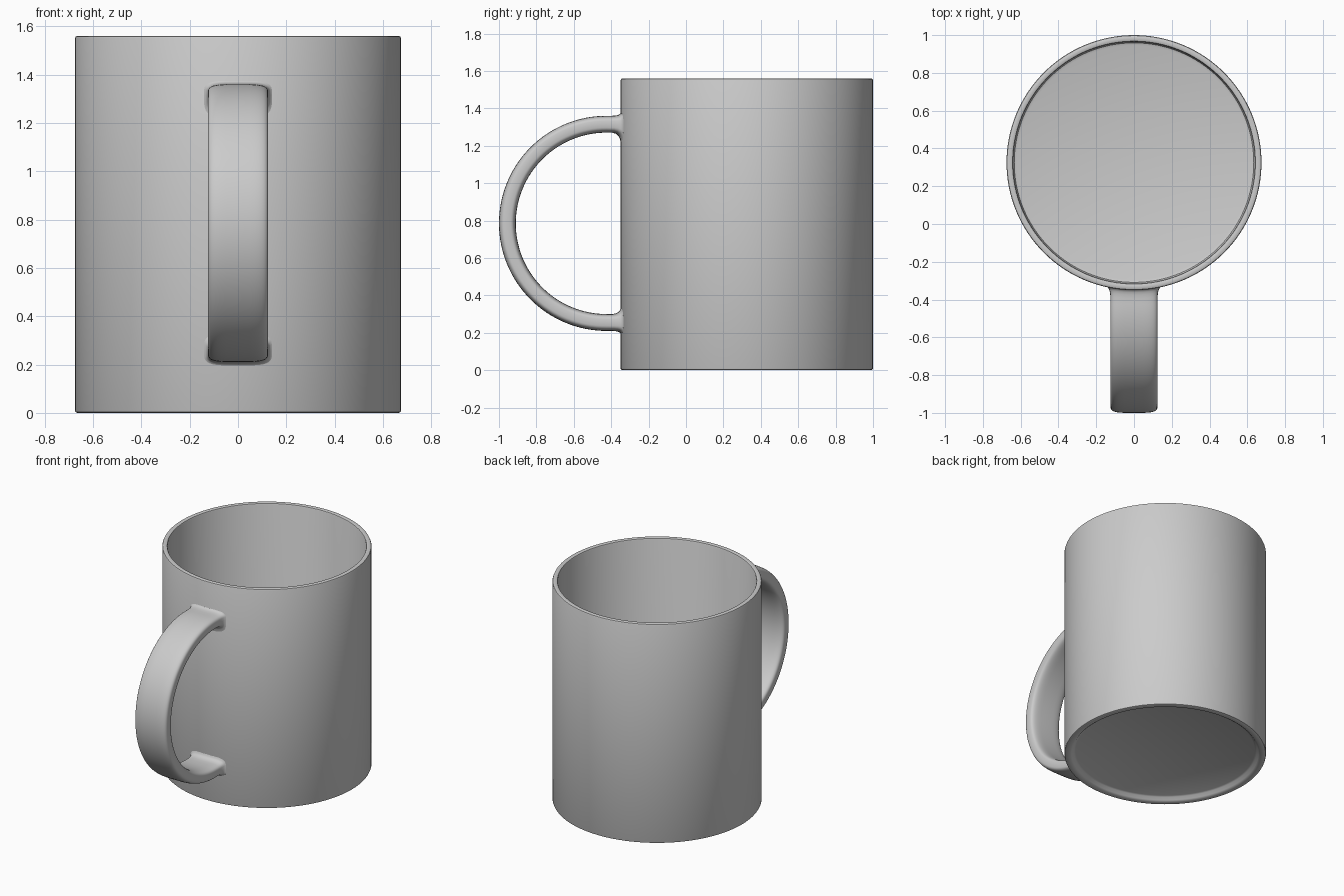
import bpy, bmesh
from math import sin, cos, pi, sqrt, copysign, radians

if "Cube" in bpy.data.objects:
    bpy.data.objects.remove(bpy.data.objects["Cube"])

CY, R, H = 0.325, 0.675, 1.56


def make_object(name, bm):
    bmesh.ops.remove_doubles(bm, verts=bm.verts, dist=1e-5)
    bmesh.ops.recalc_face_normals(bm, faces=bm.faces)
    mesh = bpy.data.meshes.new(name)
    bm.to_mesh(mesh)
    bm.free()
    ob = bpy.data.objects.new(name, mesh)
    bpy.context.collection.objects.link(ob)
    bpy.ops.object.select_all(action='DESELECT')
    ob.select_set(True)
    bpy.context.view_layer.objects.active = ob
    bpy.ops.object.shade_smooth_by_angle(angle=radians(35))
    return ob


# Mug body: one closed wall profile turned around the cup axis
profile = [(0, 0.03), (0.60, 0.03), (0.612, 0.024), (0.625, 0.008), (0.637, 0),
           (0.665, 0), (0.672, 0.003), (R, 0.01), (R, H - 0.01), (0.672, H - 0.003),
           (0.665, H), (0.65, H), (0.643, H - 0.003), (0.64, H - 0.01),
           (0.64, 0.085), (0.634, 0.07), (0.62, 0.065), (0, 0.065)]
bm = bmesh.new()
verts = [bm.verts.new((r, CY, z)) for r, z in profile]
edges = [bm.edges.new(pair) for pair in zip(verts, verts[1:])]
bmesh.ops.spin(bm, geom=verts + edges, cent=(0, CY, 0), axis=(0, 0, 1),
               angle=2 * pi, steps=128, use_duplicate=False)
make_object("mug_body", bm)

# Handle: rounded flat strap swept along a half circle, flaring into the wall
HY, HZ, HR = -0.425, 0.785, 0.53
HALF_W, HALF_T, N = 0.125, 0.045, 40


def section(flare_x=0.0, flare_out=0.0, flare_in=0.0):
    """Points (across, outward) of the rounded strap section."""
    pts = []
    for i in range(N):
        c, s = cos(2 * pi * i / N), sin(2 * pi * i / N)
        u = copysign(abs(c) ** 0.5, c) * (HALF_W + flare_x)
        v = copysign(abs(s) ** 0.5, s) * (HALF_T + (flare_out if s > 0 else flare_in))
        pts.append((u, v))
    return pts


def root(side, flare_in):
    """Rings from the wall outwards; side is +1 for the top, -1 for the bottom."""
    rings = []
    for d, f in [(-0.012, 1), (0, 1), (0.004, 0.62), (0.012, 0.34),
                 (0.025, 0.12), (0.045, 0)]:
        ring = []
        for u, v in section(0.016 * f, 0.014 * f, flare_in * f):
            ring.append((u, CY - sqrt(R * R - u * u) - d, HZ + side * (HR + v)))
        rings.append(ring)
    return rings


rings = root(1, 0.05)
for i in range(65):
    a = pi / 2 + pi * i / 64
    rings.append([(u, HY + (HR + 0.045 + v - 0.045) * cos(a), HZ + (HR + v) * sin(a))
                  for u, v in section()])
rings += reversed(root(-1, 0.03))

bm = bmesh.new()
loops = [[bm.verts.new(p) for p in ring] for ring in rings]
for a, b in zip(loops, loops[1:]):
    for i in range(N):
        j = (i + 1) % N
        bm.faces.new((a[i], a[j], b[j], b[i]))
make_object("handle", bm)
